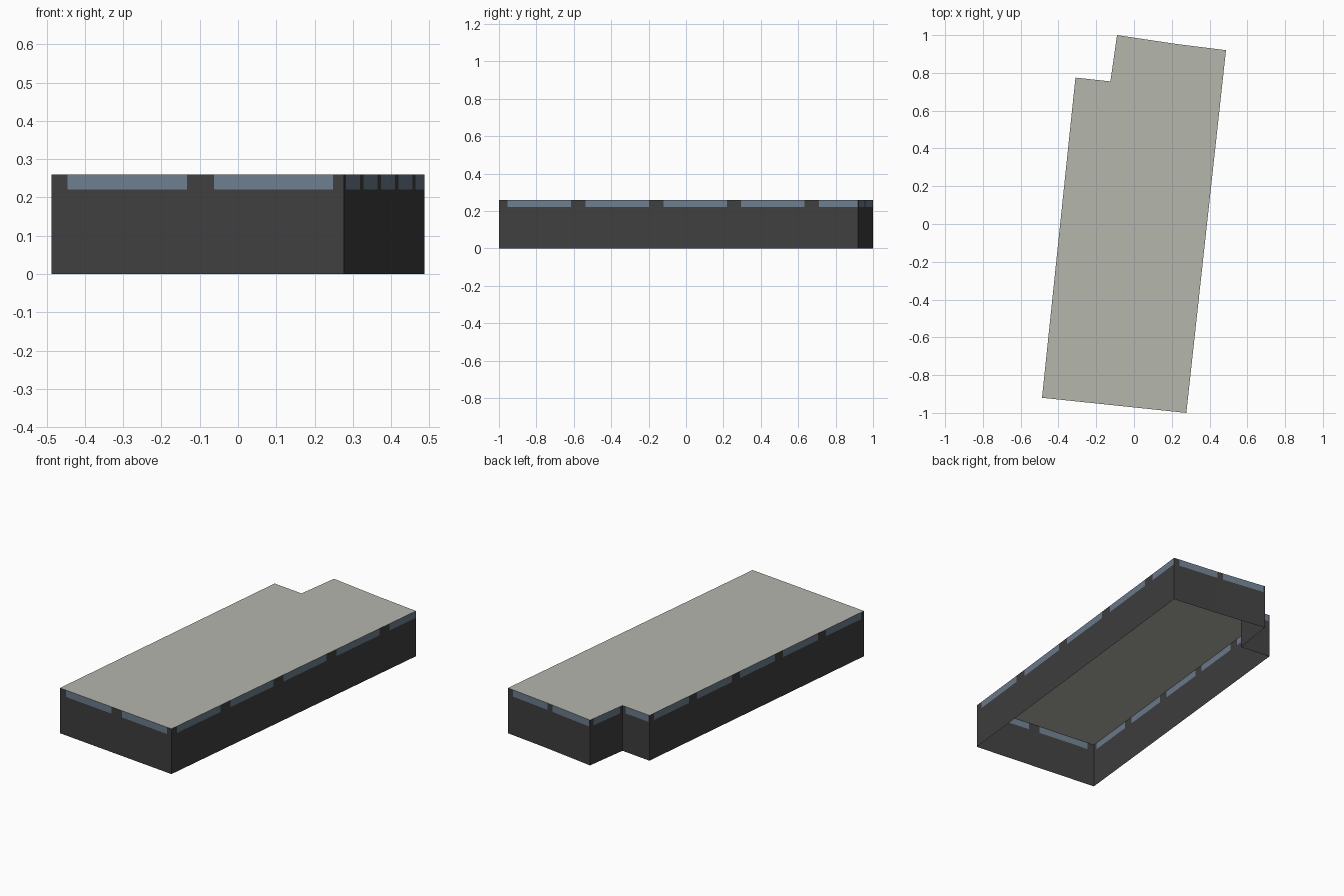
import bpy, bmesh
from mathutils import Vector

if "Cube" in bpy.data.objects:
    bpy.data.objects.remove(bpy.data.objects["Cube"])

HEIGHT, SILL = 0.26, 0.221


def material(name, rgb):
    m = bpy.data.materials.new(name)
    m.diffuse_color = (*rgb, 1)
    m.use_nodes = True
    m.node_tree.nodes["Principled BSDF"].inputs["Base Color"].default_value = m.diffuse_color
    return m


dark_wall = material("dark wall", (0.05, 0.05, 0.05))
blue_glass = material("blue glass", (0.155, 0.207, 0.27))
grey_roof = material("pale grey roof", (0.46, 0.465, 0.415))

# Footprint, counter-clockwise: start corner, then number of window bays
# along the wall that leaves it (a fractional bay is cut at the corner)
footprint = [
    ((-0.487, -0.92), 2),      # front
    ((0.277, -1.0), 4.61),     # right
    ((0.487, 0.92), 0.92),     # back, right part
    ((0.21, 0.955), 0.95),     # back, left part
    ((-0.09, 1.0), 1),         # notch side
    ((-0.125, 0.755), 0.95),   # notch back
    ((-0.31, 0.775), 5),       # left
]
corners = [Vector((*p, 0)) for p, _ in footprint]


def finish(bm, name, mats):
    mesh = bpy.data.meshes.new(name)
    bm.to_mesh(mesh)
    bm.free()
    for m in mats:
        mesh.materials.append(m)
    ob = bpy.data.objects.new(name, mesh)
    bpy.context.collection.objects.link(ob)
    return ob


def panel(bm, a, b, z0, z1, mat):
    pts = [(a.x, a.y, z0), (b.x, b.y, z0), (b.x, b.y, z1), (a.x, a.y, z1)]
    bm.faces.new([bm.verts.new(p) for p in pts]).material_index = mat


# Walls: open shell with a band of windows under the roof
bm = bmesh.new()
for i, (_, bays) in enumerate(footprint):
    a, b = corners[i], corners[(i + 1) % len(corners)]
    panel(bm, a, b, 0, SILL, 0)
    cuts, k = [0.0], 0
    while k < bays:
        cuts += [min(k + 0.11, bays), min(k + 0.925, bays)]
        k += 1
    cuts.append(bays)
    for j, (s, e) in enumerate(zip(cuts, cuts[1:])):
        if e - s > 1e-4:
            panel(bm, a.lerp(b, s / bays), a.lerp(b, e / bays), SILL, HEIGHT, j % 2)
bmesh.ops.remove_doubles(bm, verts=bm.verts, dist=1e-5)
finish(bm, "outer_walls", [dark_wall, blue_glass])

# Roof: flat sheet on the footprint
bm = bmesh.new()
bm.faces.new([bm.verts.new((c.x, c.y, HEIGHT)) for c in corners])
finish(bm, "flat_roof", [grey_roof])
